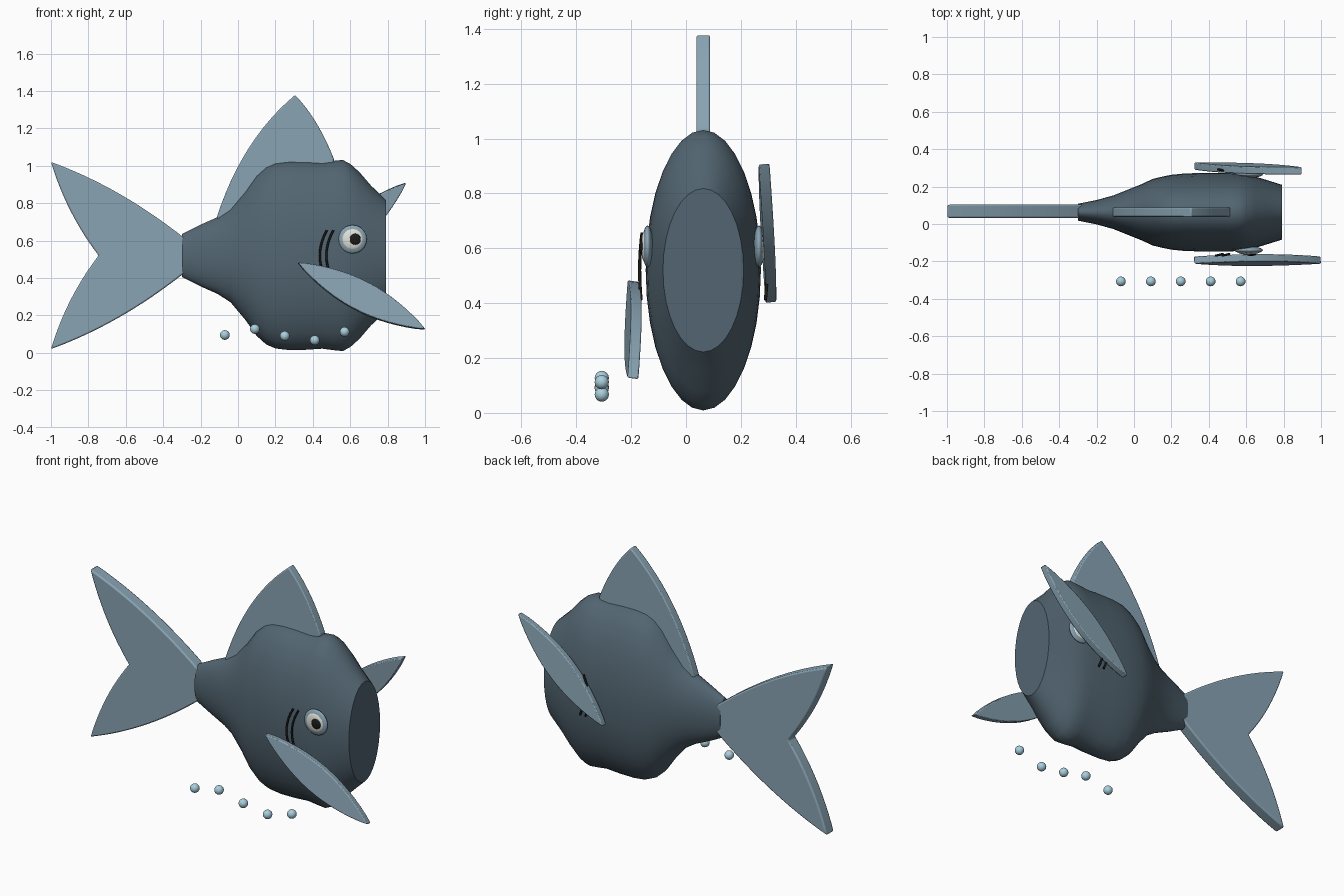
import bpy, bmesh
from math import sin, cos, pi, radians, sqrt
from mathutils import Vector, Matrix

if "Cube" in bpy.data.objects:
    bpy.data.objects.remove(bpy.data.objects["Cube"])

CY, CZ = 0.063, 0.52   # body axis


def mat(name, rgb):
    m = bpy.data.materials.new(name)
    m.diffuse_color = (*rgb, 1)
    m.use_nodes = True
    m.node_tree.nodes["Principled BSDF"].inputs["Base Color"].default_value = m.diffuse_color
    return m


BODY = mat("slate", (0.085, 0.13, 0.165))
FIN = mat("fin_blue", (0.25, 0.37, 0.45))
WHITE = mat("eye_white", (0.75, 0.75, 0.7))
BLACK = mat("black", (0.01, 0.01, 0.01))
BUBBLE = mat("bubble_blue", (0.4, 0.62, 0.72))


def finish(bm, name, material, angle=35, bevel=0):
    bmesh.ops.recalc_face_normals(bm, faces=bm.faces)
    me = bpy.data.meshes.new(name)
    bm.to_mesh(me)
    bm.free()
    ob = bpy.data.objects.new(name, me)
    bpy.context.collection.objects.link(ob)
    me.materials.append(material)
    if bevel:
        b = ob.modifiers.new("bevel", 'BEVEL')
        b.width, b.segments = bevel, 2
    bpy.ops.object.select_all(action='DESELECT')
    bpy.context.view_layer.objects.active = ob
    ob.select_set(True)
    bpy.ops.object.shade_smooth_by_angle(angle=radians(angle))
    return ob


def arc(a, c, b, n=12):
    """Quadratic curve from a to b, without the last point."""
    a, c, b = Vector(a), Vector(c), Vector(b)
    return [a * (1 - t) ** 2 + c * 2 * t * (1 - t) + b * t * t
            for t in (i / n for i in range(n))]


def plate(name, outline, thick, matrix, bevel=0.006):
    """Extrude an xz outline along y, centred on y = 0."""
    bm = bmesh.new()
    f = bm.faces.new([bm.verts.new((p[0], -thick / 2, p[1])) for p in outline])
    r = bmesh.ops.extrude_face_region(bm, geom=[f])
    vs = [v for v in r["geom"] if isinstance(v, bmesh.types.BMVert)]
    bmesh.ops.translate(bm, verts=vs, vec=(0, thick, 0))
    bm.transform(matrix)
    return finish(bm, name, FIN, bevel=bevel)


def ball(name, loc, radii, material, seg=24):
    bm = bmesh.new()
    bmesh.ops.create_uvsphere(bm, u_segments=seg, v_segments=seg // 2, radius=1)
    bm.transform(Matrix.Translation(loc) @ Matrix.Diagonal((*radii, 1)))
    return finish(bm, name, material, 60)


# body: elliptical rings (x, half width, half height)
stations = [(-0.30, .045, .115), (-0.20, .065, .165), (-0.11, .09, .205),
            (-0.04, .118, .25), (0.04, .15, .345), (0.10, .178, .43),
            (0.15, .19, .475), (0.20, .20, .497), (0.27, .207, .505),
            (0.36, .21, .504), (0.45, .21, .498), (0.51, .21, .506),
            (0.56, .207, .511), (0.60, .203, .49), (0.65, .19, .445),
            (0.71, .172, .375), (0.79, .147, .298)]
bm = bmesh.new()
N = 32
rings = [[bm.verts.new((x, CY + w * cos(2 * pi * i / N), CZ + h * sin(2 * pi * i / N)))
          for i in range(N)] for x, w, h in stations]
for a, b in zip(rings, rings[1:]):
    for i in range(N):
        j = (i + 1) % N
        bm.faces.new((a[i], a[j], b[j], b[i]))
bm.faces.new(rings[0])
bm.faces.new(rings[-1])
finish(bm, "body", BODY)

# tail fin
at_axis = Matrix.Translation((0, CY + 0.005, 0))
tail = (arc((-.27, .60), (-.625, .885), (-1, 1.02))
        + arc((-1, 1.02), (-.915, .74), (-.745, .52))
        + arc((-.745, .52), (-.915, .30), (-1, .02))
        + arc((-1, .02), (-.625, .155), (-.27, .44)) + [Vector((-.27, .44))])
plate("tail_fin", tail, 0.07, at_axis, 0.008)

# dorsal fin
dorsal = (arc((-.115, .72), (.02, 1.14), (.305, 1.378))
          + arc((.305, 1.378), (.44, 1.24), (.53, .99))
          + [Vector((.45, .85)), Vector((-.05, .70))])
plate("dorsal_fin", dorsal, 0.05, Matrix.Translation((0, CY, 0)))

# side fins: leaf shapes, each with its own swing
L = 0.767
leaf = []
for side in (1, -1):
    for i in range(16):
        t = i / 16 if side == 1 else 1 - i / 16
        leaf.append((t * L - L / 2, side * 0.081 * sin(pi * t) ** 0.85))
for name, centre, down, yaw, tilt in (
        ("front_side_fin", (.66, -.193, .303), 27.6, 0, -9),
        ("back_side_fin", (.61, .297, .655), -41.3, -2.5, 7)):
    m = (Matrix.Translation(centre) @ Matrix.Rotation(radians(yaw), 4, 'Z')
         @ Matrix.Rotation(radians(down), 4, 'Y')
         @ Matrix.Rotation(radians(tilt), 4, 'X'))
    plate(name, leaf, 0.04, m, 0.005)

# eyes and gill lines on both sides
for s, label in ((-1, "front"), (1, "back")):
    ball(label + "_eye_ring", (.613, CY + s * .203, .607), (.076, .02, .076), FIN)
    ball(label + "_eye_white", (.613, CY + s * .213, .607), (.057, .014, .057), WHITE)
    ball(label + "_pupil", (.626, CY + s * .223, .607), (.03, .011, .03), BLACK)
    for k, dx in enumerate((0, .035)):
        cu = bpy.data.curves.new(label + "_gill", 'CURVE')
        cu.dimensions = '3D'
        cu.bevel_depth, cu.bevel_resolution = 0.006, 2
        cu.use_fill_caps = True
        pts = arc((.475 + dx, .655), (.40 + dx, .52), (.475 + dx, .385), 10)
        sp = cu.splines.new('POLY')
        sp.points.add(len(pts) - 1)
        for p, q in zip(sp.points, pts):
            y = .232 * sqrt(1 - ((q.y - CZ) / .5) ** 2)
            p.co = (q.x, CY + s * y, q.y, 1)
        cu.materials.append(BLACK)
        ob = bpy.data.objects.new(f"{label}_gill_{k + 1}", cu)
        bpy.context.collection.objects.link(ob)

# bubbles
for i, z in enumerate((.095, .127, .09, .067, .112)):
    ball(f"bubble_{i + 1}", (-.07 + .16 * i, -.307, z), (.026,) * 3, BUBBLE, 20)
